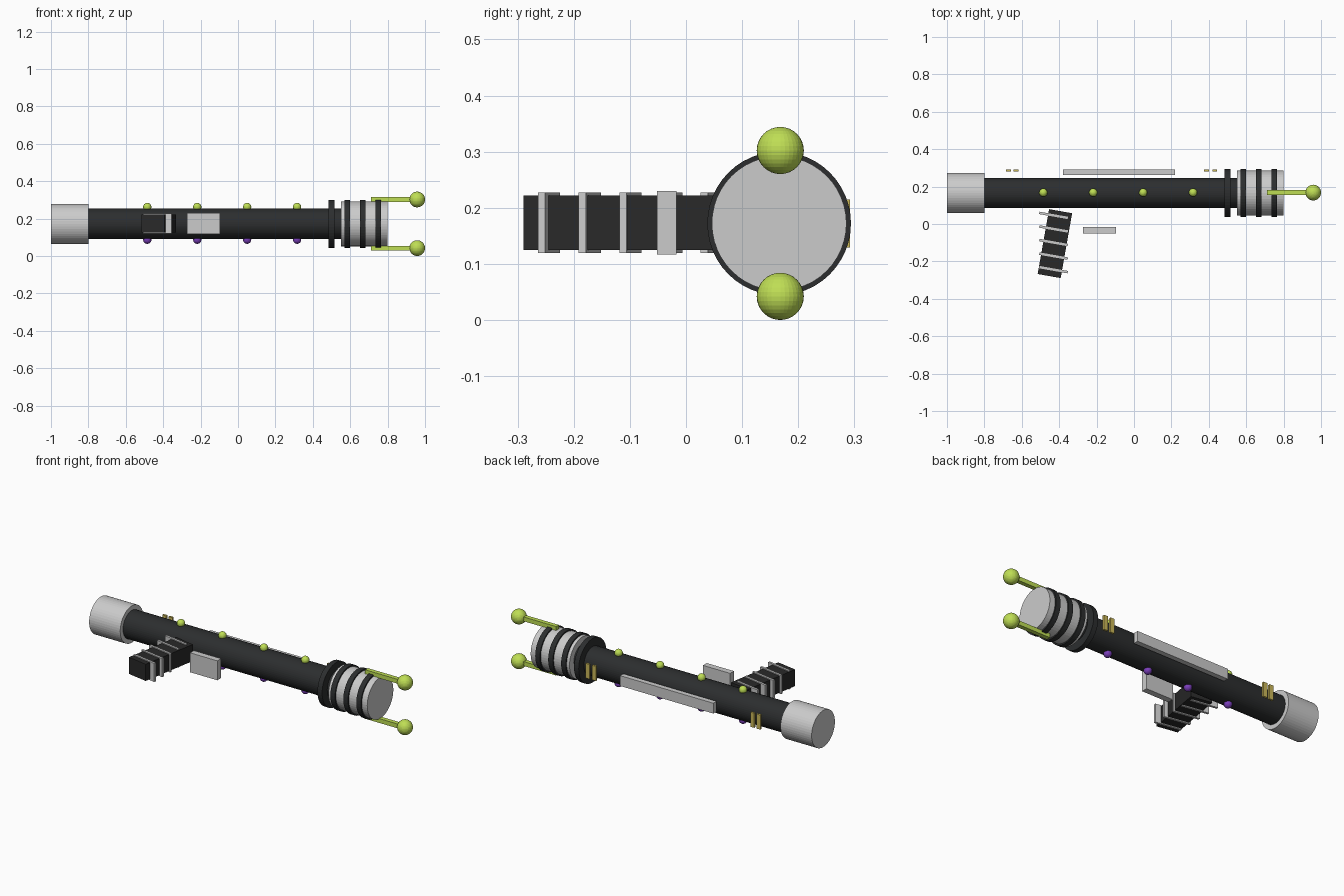
import bpy
from math import radians, pi

if "Cube" in bpy.data.objects:
    bpy.data.objects.remove(bpy.data.objects["Cube"])

CY, CZ = 0.166, 0.172  # tube axis


def material(name, rgb):
    m = bpy.data.materials.new(name)
    m.diffuse_color = (*rgb, 1)
    m.use_nodes = True
    m.node_tree.nodes["Principled BSDF"].inputs["Base Color"].default_value = m.diffuse_color
    return m


DARK = material("dark", (0.025, 0.027, 0.028))
BLACK = material("black", (0.022, 0.022, 0.022))
LIME = material("lime", (0.52, 0.73, 0.09))
PURPLE = material("purple", (0.2, 0.05, 0.5))
GOLD = material("gold", (0.6, 0.48, 0.1))


def finish(name, mat):
    ob = bpy.context.object
    ob.name = name
    if mat:
        ob.data.materials.append(mat)
    return ob


def tube(name, x0, x1, r, mat=None):
    bpy.ops.mesh.primitive_cylinder_add(vertices=48, radius=r, depth=x1 - x0,
                                        location=((x0 + x1) / 2, CY, CZ),
                                        rotation=(0, pi / 2, 0))
    return finish(name, mat)


def box(name, loc, size, mat=None, turn=0):
    bpy.ops.mesh.primitive_cube_add(size=1, location=loc, rotation=(0, 0, radians(turn)))
    bpy.context.object.scale = size
    return finish(name, mat)


def ball(name, loc, r, mat):
    bpy.ops.mesh.primitive_uv_sphere_add(segments=32, ring_count=16, radius=r, location=loc)
    return finish(name, mat)


# Main tube, rear cap and muzzle
tube("barrel", -0.82, 0.56, 0.081, DARK)
tube("rear_cap", -1.0, -0.8, 0.107)
tube("muzzle", 0.55, 0.8, 0.12)
for i in range(4):
    x = 0.5 + i * 0.25 / 3
    tube(f"muzzle_ring_{i}", x - 0.015, x + 0.015, 0.128, DARK)

# Prongs with ball tips, above and below the muzzle
for side, label in ((1, "top"), (-1, "bottom")):
    z = CZ + side * 0.13
    box(f"prong_{label}", (0.83, CY + 0.002, z), (0.24, 0.025, 0.025), LIME)
    ball(f"prong_tip_{label}", (0.958, CY + 0.002, z), 0.042, LIME)

# Indicator studs along the barrel
for i in range(4):
    x = -0.485 + i * 0.267
    ball(f"upper_stud_{i}", (x, CY + 0.002, CZ + 0.09), 0.022, LIME)
    ball(f"lower_stud_{i}", (x, CY + 0.002, CZ - 0.085), 0.022, PURPLE)

# Slanted grip with ribs
box("grip", (-0.423, -0.105, CZ + 0.001), (0.125, 0.352, 0.097), BLACK, -10)
for i in range(5):
    box(f"grip_rib_{i}", (-0.43, -0.244 + i * 0.0725, CZ + 0.001),
        (0.155, 0.013, 0.108), None, -10)

# Front plate and rear rail
box("front_plate", (-0.185, -0.034, CZ + 0.001), (0.175, 0.035, 0.113))
box("rear_rail", (-0.08, 0.276, CZ), (0.6, 0.03, 0.06))

# Paired gold tabs at the back
for i, x in enumerate((-0.671, -0.631, 0.388, 0.431)):
    box(f"gold_tab_{i}", (x, 0.286, CZ), (0.025, 0.012, 0.085), GOLD)
